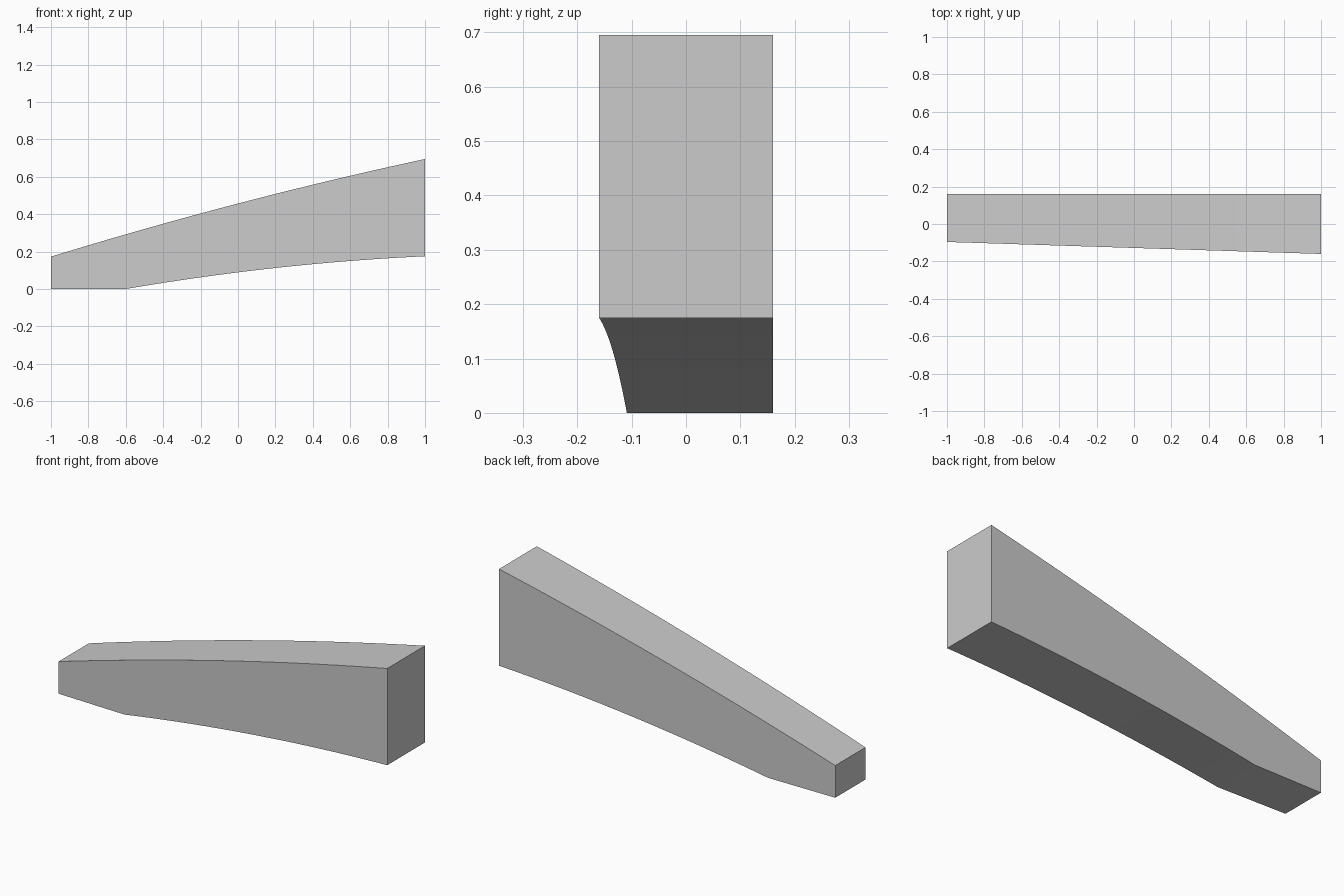
import bpy
import bmesh

cube = bpy.data.objects.get("Cube")
if cube:
    bpy.data.objects.remove(cube, do_unlink=True)

grey = bpy.data.materials.new("plain grey")
grey.use_nodes = True
colour = (0.6, 0.6, 0.6, 1)
grey.diffuse_color = colour
grey.node_tree.nodes["Principled BSDF"].inputs["Base Color"].default_value = colour

STEPS = 20
BACK = 0.16


def top_z(x):
    return 0.457 + 0.261 * x - 0.023 * x * x


def bottom_z(x):
    return max(0, 0.089 + 0.125 * x - 0.039 * x * x) if x > -0.6 else 0


def front_y(x):
    return -0.128 - 0.032 * x


# Tapered beam: four-cornered sections swept along x
bm = bmesh.new()
sections = []
for i in range(STEPS + 1):
    x = -1 + 2 * i / STEPS
    low, high, front = bottom_z(x), top_z(x), front_y(x)
    corners = [(front, low), (BACK, low), (BACK, high), (front, high)]
    sections.append([bm.verts.new((x, y, z)) for y, z in corners])

for a, b in zip(sections, sections[1:]):
    for k in range(4):
        n = (k + 1) % 4
        bm.faces.new((a[k], a[n], b[n], b[k]))
bm.faces.new(sections[0])
bm.faces.new(sections[-1])
bmesh.ops.recalc_face_normals(bm, faces=bm.faces)

mesh = bpy.data.meshes.new("tapered_beam")
bm.to_mesh(mesh)
bm.free()
mesh.materials.append(grey)
beam = bpy.data.objects.new("tapered_beam", mesh)
bpy.context.collection.objects.link(beam)

# Smooth the gentle curves, keep the edges crisp
bpy.context.view_layer.objects.active = beam
beam.select_set(True)
bpy.ops.object.shade_smooth_by_angle(angle=0.1)
